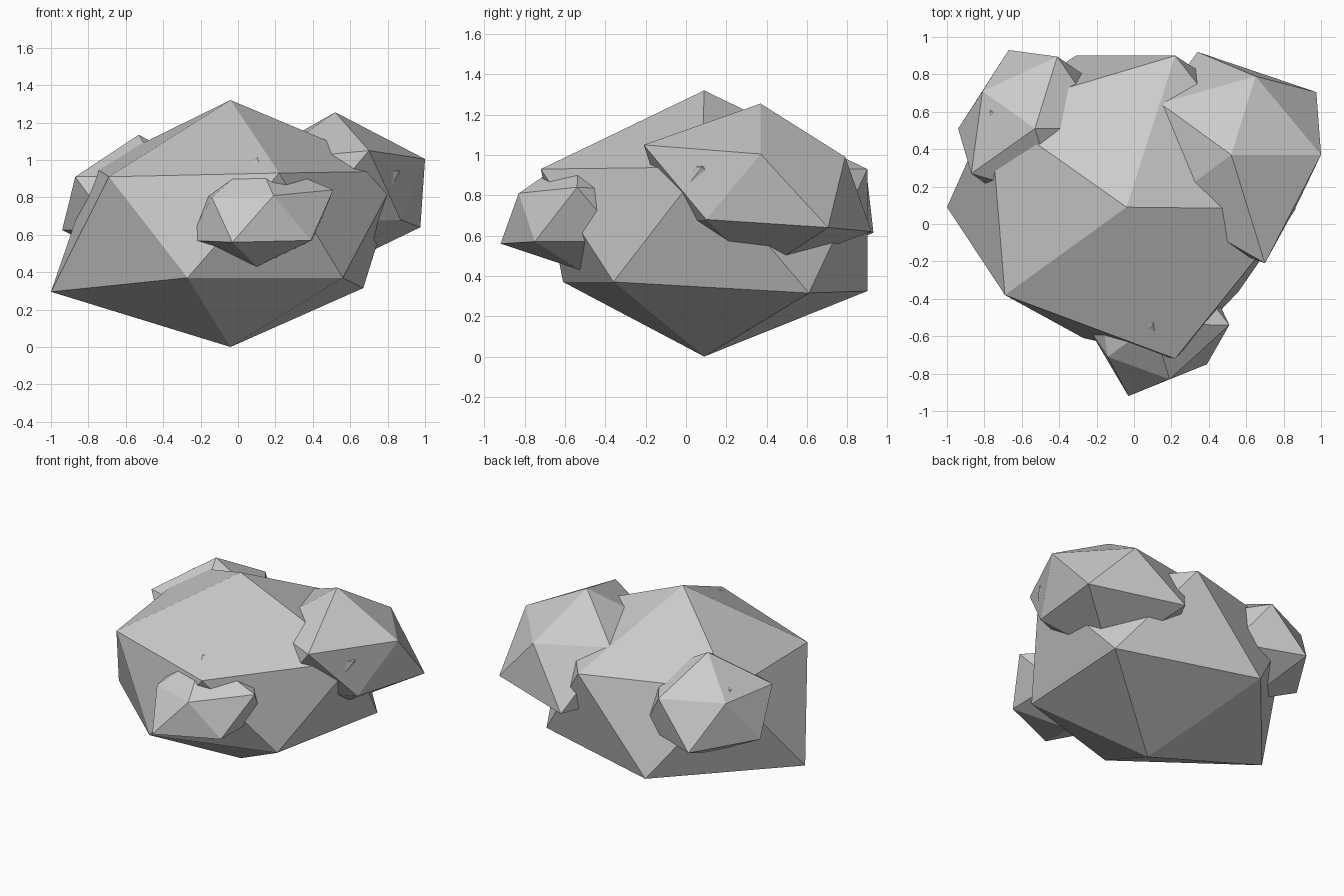
import bpy

stone = bpy.data.materials.new("stone_grey")
stone.diffuse_color = (0.6, 0.6, 0.6, 1.0)


def rock(name, tip, base, upper, lower):
    """Uneven 20-sided rock: tip, five upper corners, five lower corners, base."""
    verts = [tip] + upper + lower + [base]
    faces = []
    for i in range(5):
        j = (i + 1) % 5
        u0, u1, l0, l1 = 1 + i, 1 + j, 6 + i, 6 + j
        faces += [(0, u0, u1), (u0, l0, u1), (u1, l0, l1), (11, l1, l0)]
    mesh = bpy.data.meshes.new(name)
    mesh.from_pydata(verts, [], faces)
    mesh.materials.append(stone)
    mesh.validate()
    obj = bpy.data.objects.new(name, mesh)
    bpy.context.collection.objects.link(obj)
    return obj


# Large central boulder (corners run counter-clockwise from +x)
rock("main_boulder", (-0.04, 0.09, 1.32), (-0.04, 0.09, 0.0),
     [(0.865, 0.08, 0.94), (0.22, 0.90, 0.93), (-0.77, 0.605, 0.962),
      (-0.69, -0.38, 0.91), (0.22, -0.72, 0.93)],
     [(0.67, 0.61, 0.315), (-0.31, 0.90, 0.325), (-1.0, 0.09, 0.295),
      (-0.27, -0.61, 0.37), (0.56, -0.36, 0.37)])

# Right shoulder rock
rock("right_rock", (0.52, 0.37, 1.255), (0.52, 0.37, 0.42),
     [(1.0, 0.37, 1.005), (0.65, 0.79, 0.99), (0.14, 0.645, 1.04),
      (0.16, 0.10, 1.0), (0.70, -0.21, 1.05)],
     [(0.975, 0.705, 0.64), (0.34, 0.92, 0.62), (0.05, 0.37, 0.66),
      (0.37, -0.08, 0.66), (0.87, 0.10, 0.68)])

# Back left rock
rock("left_rock", (-0.53, 0.51, 1.135), (-0.53, 0.51, 0.42),
     [(-0.15, 0.51, 0.92), (-0.41, 0.895, 0.92), (-0.81, 0.71, 0.92),
      (-0.87, 0.27, 0.91), (-0.41, 0.13, 0.92)],
     [(-0.20, 0.75, 0.62), (-0.67, 0.93, 0.615), (-0.94, 0.51, 0.625),
      (-0.66, 0.12, 0.62), (-0.20, 0.27, 0.62)])

# Small front rock
rock("front_rock", (0.10, -0.535, 1.013), (0.10, -0.53, 0.43),
     [(0.51, -0.54, 0.84), (0.22, -0.17, 0.82), (-0.20, -0.31, 0.82),
      (-0.14, -0.71, 0.80), (0.19, -0.83, 0.81)],
     [(0.40, -0.31, 0.57), (-0.02, -0.18, 0.57), (-0.26, -0.53, 0.57),
      (-0.03, -0.92, 0.56), (0.39, -0.75, 0.57)])
